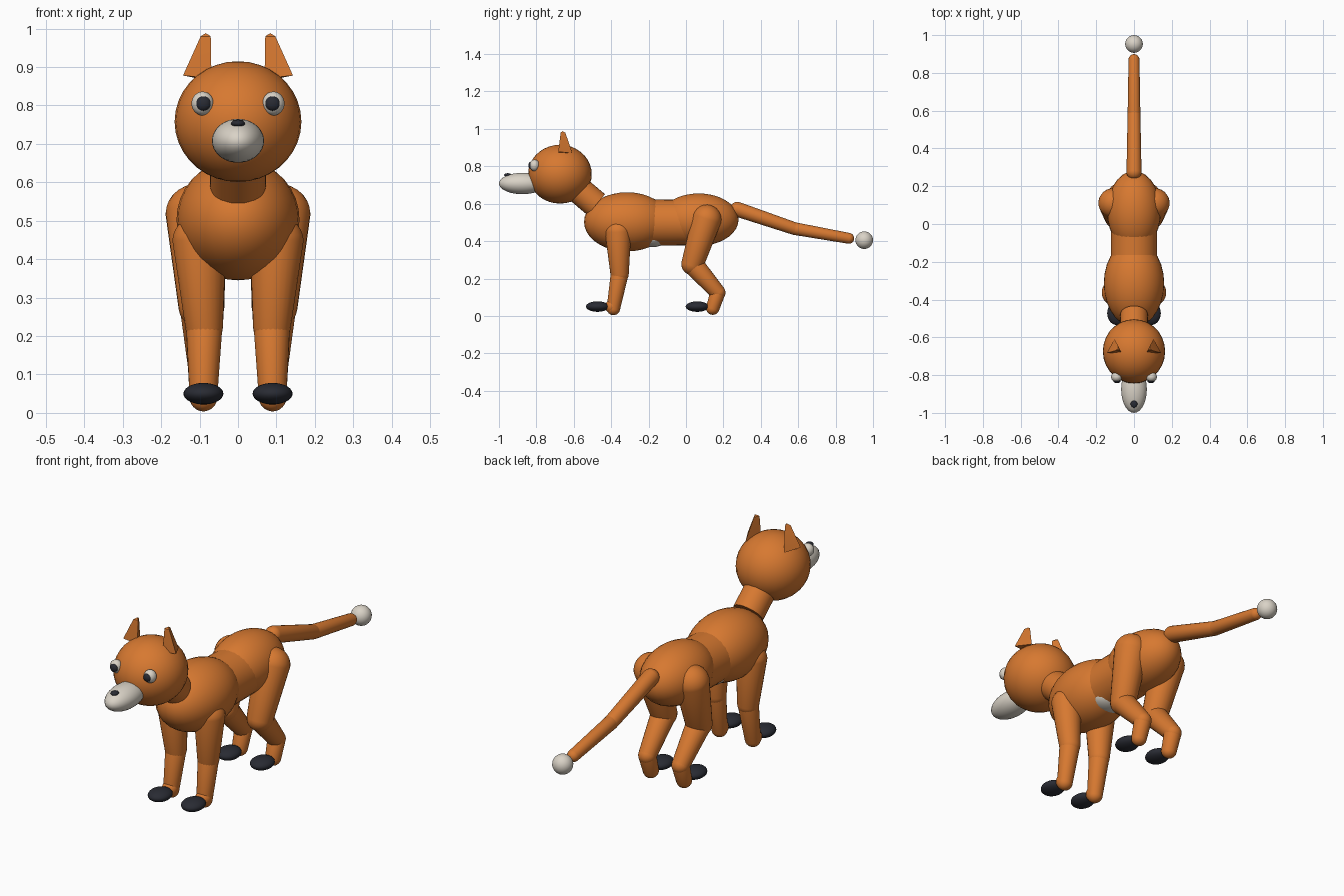
import bpy
import bmesh
from math import radians
from mathutils import Matrix, Vector

cube = bpy.data.objects.get("Cube")
if cube:
    bpy.data.objects.remove(cube, do_unlink=True)


def make_material(name, color):
    mat = bpy.data.materials.new(name)
    mat.use_nodes = True
    mat.diffuse_color = (*color, 1)
    mat.node_tree.nodes["Principled BSDF"].inputs["Base Color"].default_value = (*color, 1)
    return mat


orange = make_material("orange fur", (0.68, 0.19, 0.03))
cream = make_material("pale fur", (0.70, 0.65, 0.57))
dark = make_material("dark paw", (0.022, 0.024, 0.033))


def finish(bm, name, mat):
    """Turn a bmesh into a smooth shaded object with one colour."""
    bmesh.ops.recalc_face_normals(bm, faces=bm.faces[:])
    mesh = bpy.data.meshes.new(name)
    bm.to_mesh(mesh)
    bm.free()
    mesh.materials.append(mat)
    obj = bpy.data.objects.new(name, mesh)
    bpy.context.collection.objects.link(obj)
    bpy.ops.object.select_all(action="DESELECT")
    obj.select_set(True)
    bpy.context.view_layer.objects.active = obj
    bpy.ops.object.shade_smooth_by_angle(angle=radians(40))
    return obj


def ellipsoid(name, center, radii, mat):
    bm = bmesh.new()
    bmesh.ops.create_uvsphere(bm, u_segments=28, v_segments=18, radius=1)
    bm.transform(Matrix.Translation(center) @ Matrix.Diagonal((*radii, 1)))
    return finish(bm, name, mat)


def along(start, end):
    """Matrix that places the z axis on the line from start to end."""
    start, end = Vector(start), Vector(end)
    return Matrix.Translation(start) @ (end - start).to_track_quat("Z", "Y").to_matrix().to_4x4()


def capsule(name, start, end, r0, r1, mat=orange):
    """Tapered tube with round ends centred on start and end."""
    length = (Vector(end) - Vector(start)).length
    bm = bmesh.new()
    bmesh.ops.create_uvsphere(bm, u_segments=24, v_segments=15, radius=1)
    for v in bm.verts:
        upper = v.co.z > 0
        v.co *= r1 if upper else r0
        v.co.z += length if upper else 0
    bm.transform(along(start, end))
    return finish(bm, name, mat)


def tube(name, start, end, radius, mat=orange):
    """Straight tube with flat ends."""
    length = (Vector(end) - Vector(start)).length
    bm = bmesh.new()
    bmesh.ops.create_cone(bm, cap_ends=True, segments=28, radius1=radius, radius2=radius, depth=length)
    bm.transform(along(start, end) @ Matrix.Translation((0, 0, length / 2)))
    return finish(bm, name, mat)


# Body
ellipsoid("chest", (0, -0.315, 0.503), (0.16, 0.23, 0.158), orange)
ellipsoid("hips", (0, 0.068, 0.515), (0.142, 0.213, 0.14), orange)
tube("waist", (0, -0.3, 0.497), (0, 0.05, 0.5), 0.123)
ellipsoid("belly_patch", (0, -0.18, 0.42), (0.085, 0.085, 0.052), cream)
tube("neck", (0, -0.64, 0.73), (0, -0.48, 0.595), 0.073)

# Head
ellipsoid("head", (0, -0.674, 0.758), (0.165, 0.17, 0.157), orange)
ellipsoid("muzzle", (0, -0.875, 0.708), (0.068, 0.125, 0.057), cream)
ellipsoid("nose", (0, -0.953, 0.753), (0.018, 0.02, 0.01), dark)

# Tail
capsule("tail_base", (0, 0.275, 0.57), (0, 0.58, 0.467), 0.04, 0.034)
capsule("tail_end", (0, 0.58, 0.467), (0, 0.87, 0.415), 0.034, 0.029)
ellipsoid("tail_tip", (0, 0.953, 0.405), (0.047, 0.047, 0.047), cream)

for side, s in (("left", 1), ("right", -1)):
    # Eyes
    ellipsoid(f"{side}_eye", (s * 0.092, -0.81, 0.805), (0.029, 0.027, 0.031), cream)
    ellipsoid(f"{side}_pupil", (s * 0.09, -0.83, 0.805), (0.019, 0.013, 0.019), dark)

    # Ears: three-sided spikes with blunted tips
    bm = bmesh.new()
    base = [(0.143, -0.683, 0.878), (0.069, -0.68, 0.87), (0.104, -0.608, 0.87)]
    tip = [(0.097, -0.67, 0.98), (0.071, -0.67, 0.98), (0.084, -0.645, 0.98)]
    for x, y, z in base + tip + [(0.084, -0.66, 0.988)]:
        bm.verts.new((s * x, y, z))
    bmesh.ops.convex_hull(bm, input=bm.verts[:])
    finish(bm, f"{side}_ear", orange)

    # Front leg
    shoulder, elbow = (s * 0.1, -0.363, 0.445), (s * 0.088, -0.355, 0.225)
    wrist = (s * 0.09, -0.388, 0.04)
    capsule(f"{side}_front_upper_leg", shoulder, elbow, 0.071, 0.049)
    capsule(f"{side}_front_lower_leg", elbow, wrist, 0.048, 0.036)
    ellipsoid(f"{side}_front_ankle", (s * 0.09, -0.395, 0.05), (0.037, 0.037, 0.038), orange)
    ellipsoid(f"{side}_front_paw", (s * 0.09, -0.473, 0.05), (0.052, 0.062, 0.028), dark)

    # Hind leg
    hip, knee = (s * 0.109, 0.11, 0.515), (s * 0.095, 0.035, 0.278)
    hock, heel = (s * 0.09, 0.17, 0.125), (s * 0.09, 0.143, 0.042)
    capsule(f"{side}_thigh", hip, knee, 0.08, 0.06)
    capsule(f"{side}_shin", knee, hock, 0.058, 0.041)
    capsule(f"{side}_hind_ankle", hock, heel, 0.041, 0.036)
    ellipsoid(f"{side}_hind_paw", (s * 0.09, 0.06, 0.05), (0.052, 0.062, 0.028), dark)
